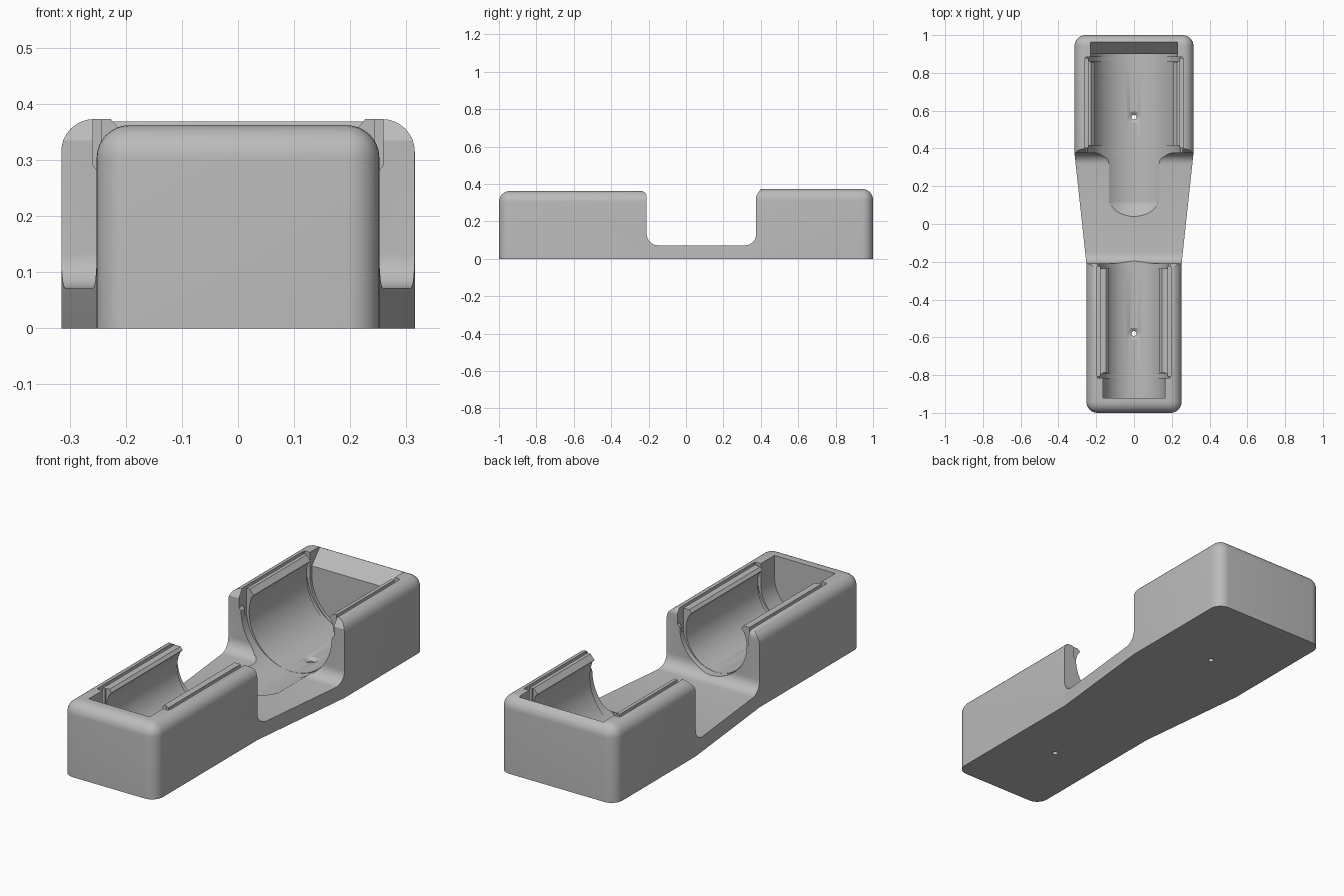
import bpy, bmesh, math

if "Cube" in bpy.data.objects:
    bpy.data.objects.remove(bpy.data.objects["Cube"])

grey = bpy.data.materials.new("plain grey")
grey.diffuse_color = (0.5, 0.5, 0.5, 1)
grey.use_nodes = True
grey.node_tree.nodes["Principled BSDF"].inputs["Base Color"].default_value = grey.diffuse_color


def make(name, bm):
    bmesh.ops.recalc_face_normals(bm, faces=bm.faces[:])
    me = bpy.data.meshes.new(name)
    bm.to_mesh(me)
    bm.free()
    ob = bpy.data.objects.new(name, me)
    bpy.context.collection.objects.link(ob)
    return ob


def loft(rings):
    """Closed solid through rings of 3D points."""
    bm = bmesh.new()
    vs = [[bm.verts.new(p) for p in r] for r in rings]
    n = len(vs[0])
    for a, b in zip(vs, vs[1:]):
        for i in range(n):
            bm.faces.new((a[i], a[(i + 1) % n], b[(i + 1) % n], b[i]))
    bm.faces.new(vs[0])
    bm.faces.new(vs[-1])
    return make("cutter", bm)


def along_y(prof, y0, y1):
    return loft([[(x, y, z) for x, z in prof] for y in (y0, y1)])


def along_x(prof, w):
    return loft([[(x, y, z) for y, z in prof] for x in (-w, w)])


def arc(cx, cy, r, a0, a1, n):
    return [(cx + r * math.cos(math.radians(a0 + (a1 - a0) * i / n)),
             cy + r * math.sin(math.radians(a0 + (a1 - a0) * i / n))) for i in range(n + 1)]


def lathe(x, y, prof, n=24):
    return loft([[(x + px, y + py, z) for px, py in arc(0, 0, r, 0, 360 - 360 / n, n - 1)]
                 for r, z in prof])


# Body: tapered plan, rounded upright corners and top rim
bm = bmesh.new()
rows = [(-1, .252, .362), (-.21, .252, .362), (.375, .315, .373), (1, .315, .373)]
grid = [[[bm.verts.new((s * w, y, z)) for s in (-1, 1)] for z in (0, h)] for y, w, h in rows]
for a, b in zip(grid, grid[1:]):
    for k in (0, 1):
        bm.faces.new((a[k][0], a[k][1], b[k][1], b[k][0]))
        bm.faces.new((a[0][k], a[1][k], b[1][k], b[0][k]))
for g in (grid[0], grid[-1]):
    bm.faces.new((g[0][0], g[0][1], g[1][1], g[1][0]))
bmesh.ops.recalc_face_normals(bm, faces=bm.faces[:])
rim = []
for e in bm.edges:
    p, q = (v.co for v in e.verts)
    upright = abs(p.z - q.z) > .2 and abs(p.y) > .9
    top = min(p.z, q.z) > .3 and (abs(p.x - q.x) < .1 or abs(p.y) > .9)
    if upright or top:
        rim.append(e)
bmesh.ops.bevel(bm, geom=rim, offset=.058, segments=8, profile=.5, affect='EDGES')
body = make("double_cradle_body", bm)


def cut(c):
    c.hide_render = True
    m = body.modifiers.new("cut", 'BOOLEAN')
    m.operation, m.solver, m.object = 'DIFFERENCE', 'EXACT', c
    bpy.context.view_layer.objects.active = body
    bpy.ops.object.modifier_apply(modifier=m.name)
    bpy.data.objects.remove(c)


# Saddle between the two blocks
cut(along_x([(-.26, .5), (-.24, .364)] + arc(-.24, .332, .03, 70, 0, 5)
            + arc(-.15, .132, .06, 180, 270, 8) + arc(.315, .132, .06, 270, 360, 8)
            + [(.375, .335), (.4, .374), (.4, .5)], .5))


def cradle(cz, r, mouth, back, pocket, wall, hole):
    """Snap-in trough: mouth/back are the y limits of the sprung lips."""
    s = 1 if back > mouth else -1
    half = arc(0, cz, r, 180, 360, 48)
    # trough with lips closing over the top
    a = math.degrees(math.asin(.075 / r))
    lip = r * math.cos(math.radians(a)) - .012
    cut(along_y([(-lip - .036, .39), (-lip, .348)] + arc(0, cz, r, 180 - a, 360 + a, 56)
                + [(lip, .348), (lip + .036, .39)], mouth - s * .3 if s > 0 else mouth + .1,
                back - s * .01))
    # open-topped end pocket
    cut(along_y([(-r, .5)] + half + [(r, .5)], back - s * .02, pocket))
    # clearance at both ends of the lips, fading out at the bottom
    g = r + .016
    ring = [(-g - .012, .5), (-g - .012, cz + .03)] + arc(0, cz + .0155, g, 180, 360, 48) \
        + [(g + .012, cz + .03), (g + .012, .5)]
    cut(along_y(ring, mouth - s * .06, mouth))
    cut(along_y(ring, back - s * .012, back + s * .01))
    # slots that free the lips from the side walls
    for k in (-1, 1):
        x0, x1 = k * (r + .014), k * (r + wall)
        cut(along_y([(x0, .13), (x1, .13), (x1, .5), (x0, .5)], mouth - s * .01, back))
    # countersunk screw hole
    b = cz - r
    cut(lathe(0, hole, [(.013, -.1), (.013, b - .012), (.04, b + .006), (.04, b + .05)]))


cradle(.26, .23, .415, .875, .9, .031, .565)
cradle(.26, .165, -.235, -.805, -.92, .031, -.58)

# Sloped back wall of the large pocket
cut(along_x([(.86, .5), (.86, .3), (.899, .3), (.967, .374), (.967, .5)], .23))

# Tapered tip of the floor channel
n = 64
cut(loft([[(x, y, z) for x, z in arc(0, .26, r, 0, 360 - 360 / n, n - 1)]
          for y, r in ((.04, .188), (.06, .205), (.09, .221), (.125, .23))]))

body.data.materials.clear()
body.data.materials.append(grey)
bpy.context.view_layer.objects.active = body
body.select_set(True)
bpy.ops.object.shade_smooth_by_angle(angle=math.radians(30))
